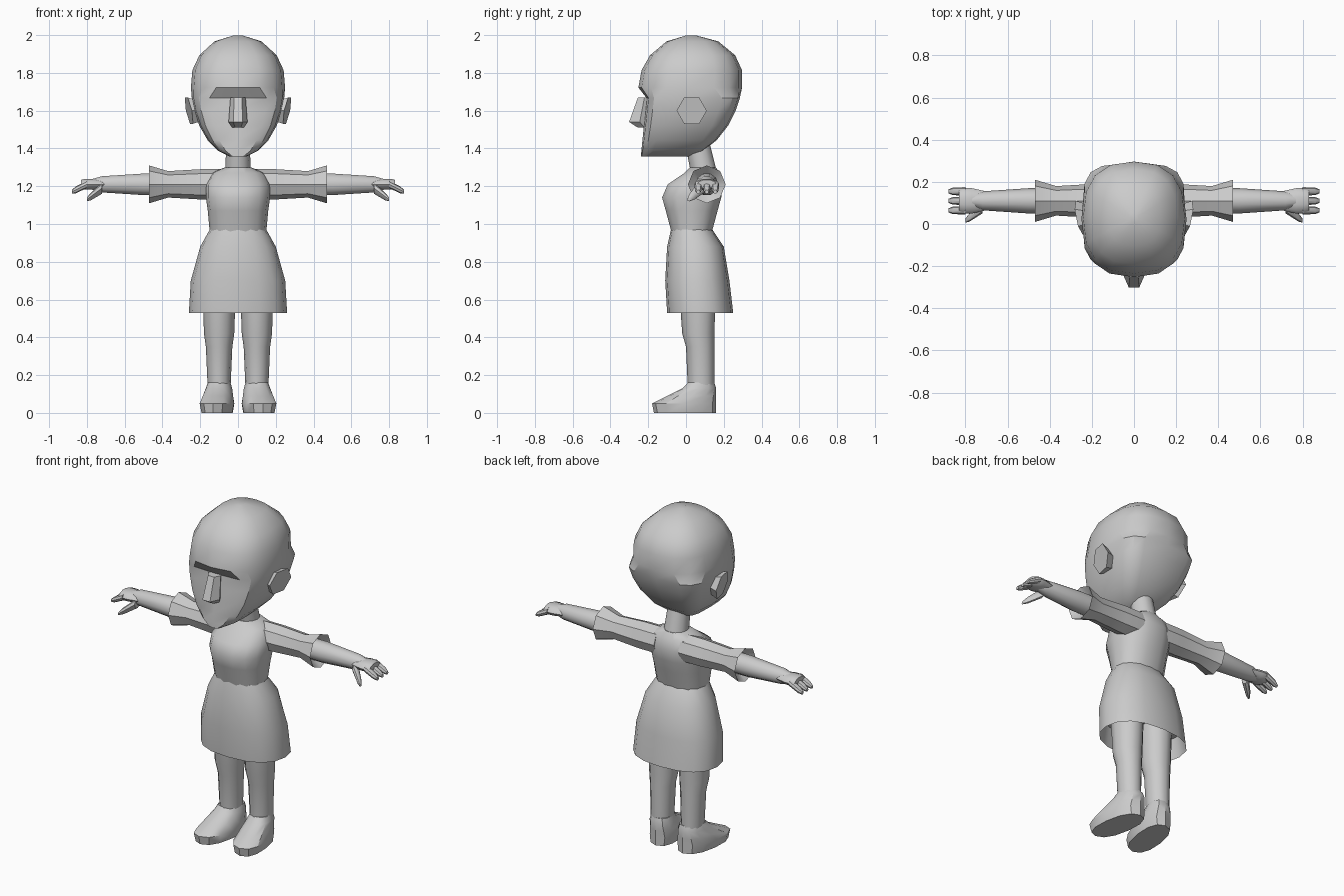
import bpy, bmesh, math

cube = bpy.data.objects.get("Cube")
if cube:
    bpy.data.objects.remove(cube, do_unlink=True)

grey = bpy.data.materials.new("plain_grey")
grey.use_nodes = True
grey.diffuse_color = (0.6, 0.6, 0.6, 1)
shader = grey.node_tree.nodes["Principled BSDF"]
shader.inputs["Base Color"].default_value = grey.diffuse_color


def loft(name, rings, mirror=False, angle=38):
    """Skin a list of equal-sized point rings, with capped ends."""
    bm = bmesh.new()
    loops = [[bm.verts.new(point) for point in ring] for ring in rings]
    for lower, upper in zip(loops, loops[1:]):
        for i in range(len(lower)):
            bm.faces.new((lower[i - 1], lower[i], upper[i], upper[i - 1]))
    bm.faces.new(loops[0])
    bm.faces.new(loops[-1])
    bmesh.ops.recalc_face_normals(bm, faces=bm.faces)
    mesh = bpy.data.meshes.new(name)
    bm.to_mesh(mesh)
    bm.free()
    mesh.materials.append(grey)
    part = bpy.data.objects.new(name, mesh)
    bpy.context.collection.objects.link(part)
    if mirror:
        part.modifiers.new("Mirror", "MIRROR")
    bpy.ops.object.select_all(action="DESELECT")
    part.select_set(True)
    bpy.context.view_layer.objects.active = part
    bpy.ops.object.shade_smooth_by_angle(angle=math.radians(angle))
    return part


def oval(sides, power=1):
    """Points of a unit oval; a power below one makes it squarer."""
    points = []
    for i in range(sides):
        turn = math.tau * i / sides
        c, s = math.cos(turn), math.sin(turn)
        points.append((math.copysign(abs(c) ** power, c),
                       math.copysign(abs(s) ** power, s)))
    return points


def level_ring(z, width, front, back, sides=12, power=1, center=0, skew=0):
    """One level ring reaching from front to back; skew turns the toes out."""
    middle, depth = (front + back) / 2, (back - front) / 2
    ring = []
    for u, v in oval(sides, power):
        y = middle + v * depth
        ring.append((center + u * width + skew * y, y, z))
    return ring


def upright(rows, **shape):
    """Level rings from rows of height, half width, front and back."""
    return [level_ring(*row, **shape) for row in rows]


def sideways(rows, y, z, sides=8, flat=1, slide=0, drop=0):
    """Rings along x from rows of x and radius, drifting forward and down."""
    start = rows[0][0]
    rings = []
    for x, radius in rows:
        along = x - start
        rings.append([(x, y + u * radius - slide * along,
                       z + v * radius * flat - drop * along)
                      for u, v in oval(sides)])
    return rings


# Head: two half ellipsoids, with a flat squared face cut in below the brow
head = []
for latitude in (-80, -65, -50, -35, -22, -12, -4, 15, 35, 60, 85):
    rise = math.sin(math.radians(latitude))
    girth = math.cos(math.radians(latitude))
    is_face = latitude < -10
    z = 1.75 + rise * (0.25 if rise > 0 else 0.4)
    lean = (z - 1.75) / 10
    front = lean - (0.2 if is_face else 0.25 * girth)
    power = 0.5 if is_face else 0.8
    head.append(level_ring(z, girth / 4, front, 0.3 * girth + lean,
                           sides=16, power=power))
loft("head", head, angle=30)

# Nose
loft("nose", upright([(1.51, 0.03, -0.26, -0.18), (1.54, 0.05, -0.31, -0.18),
                      (1.67, 0.04, -0.26, -0.18)], sides=6), angle=20)

# Ears: six-sided slabs flaring outward at the top and back
ears = loft("ears", sideways([(0.2, 0.06), (0.26, 0.08)], y=0.03, z=1.6, sides=6),
            mirror=True, angle=20)
for vertex in ears.data.vertices:
    vertex.co.x += (vertex.co.y + vertex.co.z - 1.63) / 5

# Neck and torso
loft("neck", upright([(1.25, 0.07, 0.03, 0.17), (1.45, 0.06, -0.01, 0.12)]))
loft("torso", upright([(0.96, 0.15, -0.08, 0.14), (1.07, 0.16, -0.11, 0.17),
                       (1.14, 0.17, -0.13, 0.19), (1.21, 0.17, -0.1, 0.2),
                       (1.27, 0.14, -0.01, 0.18), (1.3, 0.07, 0.02, 0.16)],
                      sides=14, power=0.85))

# Skirt: the last ring turns back up inside to leave a hollow hem
loft("skirt", upright([(0.97, 0.15, -0.08, 0.14), (0.88, 0.2, -0.1, 0.2),
                       (0.7, 0.25, -0.11, 0.23), (0.53, 0.26, -0.1, 0.25),
                       (0.65, 0.24, -0.09, 0.22)], sides=16, power=0.85))

# Sleeves with flared hollow cuffs, then forearms and flattened hands
arm_y, arm_z = 0.11, 1.21
loft("sleeves", sideways([(0.08, 0.08), (0.2, 0.08), (0.37, 0.07), (0.47, 0.1),
                          (0.42, 0.05)], arm_y, arm_z), mirror=True)
loft("forearms", sideways([(0.4, 0.06), (0.5, 0.06), (0.72, 0.045), (0.77, 0.03)],
                          arm_y, arm_z, sides=10), mirror=True)
loft("hands", sideways([(0.68, 0.04), (0.77, 0.06), (0.81, 0.06), (0.83, 0.05)],
                       arm_y, arm_z, sides=10, flat=0.5), mirror=True)

# Fingers and thumbs
for name, y in (("index", 0.065), ("middle", 0.11), ("outer", 0.155)):
    loft(name + "_fingers", sideways([(0.8, 0.02), (0.86, 0.018), (0.88, 0.01)],
                                     y, arm_z, drop=0.5), mirror=True)
loft("thumbs", sideways([(0.72, 0.03), (0.78, 0.02), (0.8, 0.01)], 0.08, 1.19,
                        slide=0.8, drop=0.75), mirror=True)

# Legs
loft("legs", upright([(0.12, 0.06, 0.01, 0.15), (0.35, 0.07, 0, 0.15),
                      (0.42, 0.08, -0.02, 0.15), (0.7, 0.09, -0.04, 0.16)],
                     center=0.1), mirror=True)

# Shoes with a low sole and toes turned slightly outward
loft("shoes", upright([(0, 0.08, -0.17, 0.16), (0.05, 0.09, -0.18, 0.16),
                       (0.09, 0.08, -0.1, 0.16), (0.13, 0.07, -0.02, 0.16),
                       (0.16, 0.06, 0.01, 0.15)],
                      power=0.85, center=0.11, skew=-0.13), mirror=True, angle=32)
